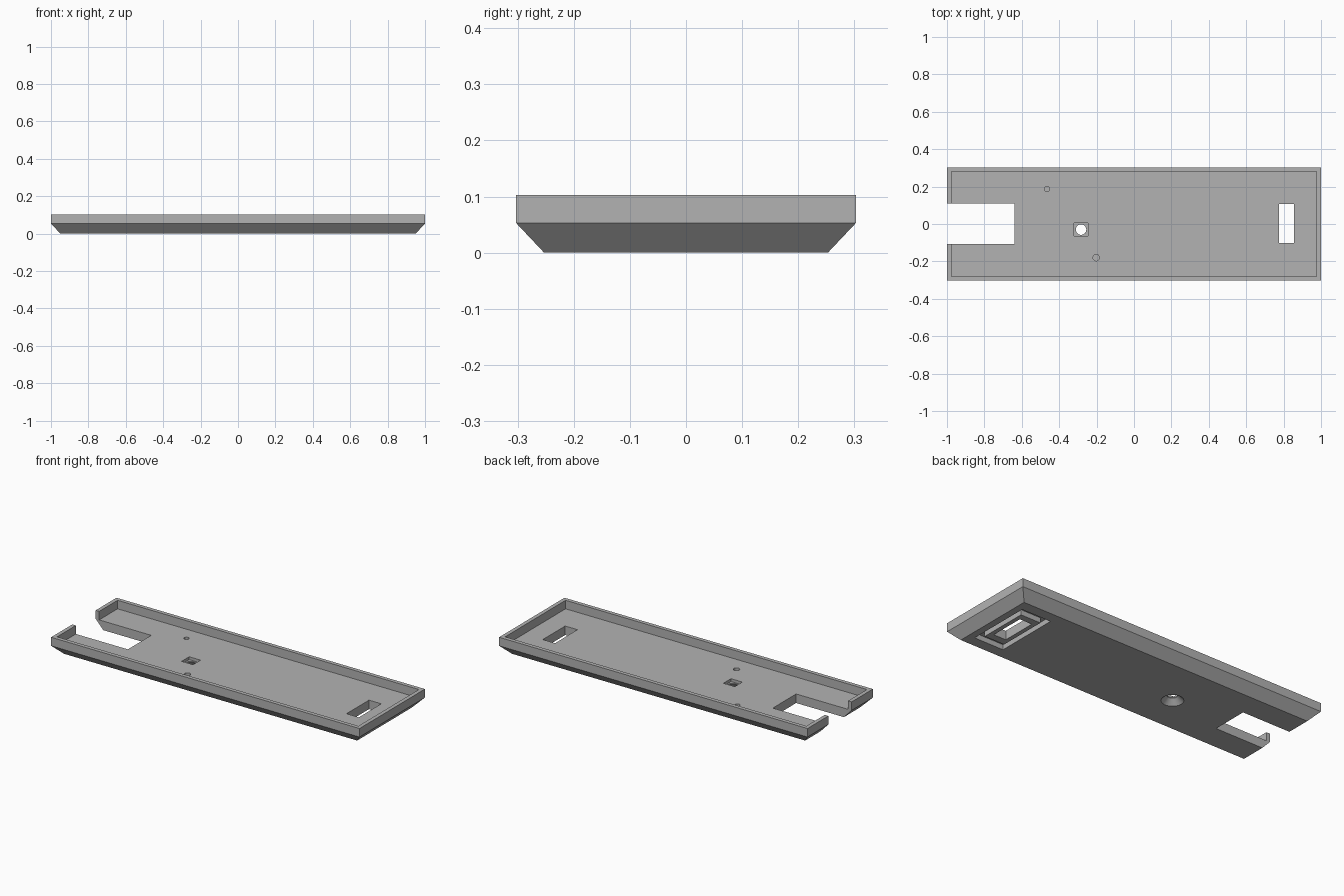
import bpy, bmesh
from mathutils import Matrix

if "Cube" in bpy.data.objects:
    bpy.data.objects.remove(bpy.data.objects["Cube"], do_unlink=True)

HX, HY, TOP, FLOOR, CHAMFER = 1.0, 0.303, 0.103, 0.053, 0.05

grey = bpy.data.materials.new("plain grey")
grey.use_nodes = True
COLOUR = (0.45, 0.45, 0.45, 1)
grey.diffuse_color = COLOUR
grey.node_tree.nodes["Principled BSDF"].inputs["Base Color"].default_value = COLOUR


def finish(name, bm):
    mesh = bpy.data.meshes.new(name)
    bmesh.ops.recalc_face_normals(bm, faces=bm.faces)
    bm.to_mesh(mesh)
    bm.free()
    mesh.materials.append(grey)
    obj = bpy.data.objects.new(name, mesh)
    bpy.context.collection.objects.link(obj)
    return obj


def box(name, x0, x1, y0, y1, z0, z1):
    bm = bmesh.new()
    bmesh.ops.create_cube(bm, size=1)
    for v in bm.verts:
        v.co.x = x1 if v.co.x > 0 else x0
        v.co.y = y1 if v.co.y > 0 else y0
        v.co.z = z1 if v.co.z > 0 else z0
    return finish(name, bm)


def cone(name, x, y, z0, z1, r0, r1):
    bm = bmesh.new()
    bmesh.ops.create_cone(bm, cap_ends=True, segments=32, radius1=r0, radius2=r1,
                          depth=z1 - z0,
                          matrix=Matrix.Translation((x, y, (z0 + z1) / 2)))
    return finish(name, bm)


def combine(target, tool, operation="DIFFERENCE"):
    mod = target.modifiers.new(tool.name, "BOOLEAN")
    mod.operation, mod.solver, mod.object = operation, "EXACT", tool
    bpy.context.view_layer.update()
    evaluated = target.evaluated_get(bpy.context.evaluated_depsgraph_get())
    mesh = bpy.data.meshes.new_from_object(evaluated)
    target.modifiers.clear()
    target.data = mesh
    bpy.data.objects.remove(tool, do_unlink=True)


# Tray body: straight upper rim over a sloping underside
bm = bmesh.new()
rings = []
for z, inset in ((0, CHAMFER), (FLOOR, 0), (TOP, 0)):
    x, y = HX - inset, HY - inset
    rings.append([bm.verts.new((sx * x, sy * y, z))
                  for sx, sy in ((-1, -1), (1, -1), (1, 1), (-1, 1))])
for low, high in zip(rings, rings[1:]):
    for i in range(4):
        j = (i + 1) % 4
        bm.faces.new((low[i], low[j], high[j], high[i]))
bm.faces.new(rings[0][::-1])
bm.faces.new(rings[-1])
tray = finish("tray", bm)

# Inner recess and the open notch at the right end
combine(tray, box("recess", -0.977, 0.977, -0.28, 0.28, FLOOR, 0.2))
combine(tray, box("notch", -1.2, -0.64, -0.106, 0.11, -0.1, 0.2))

# Slot with a moat around its collar on the underside
moat = box("moat", 0.72, 0.91, -0.19, 0.19, -0.1, 0.03)
combine(moat, box("collar", 0.75, 0.88, -0.145, 0.145, -0.2, 0.1))
combine(tray, moat)
combine(tray, box("slot", 0.775, 0.855, -0.102, 0.106, -0.1, 0.2))

# Screw hole: square nut pocket above, countersink below
SX, SY = -0.283, -0.03
combine(tray, box("nut_pocket", SX - 0.037, SX + 0.037, SY - 0.035, SY + 0.035, 0.036, 0.2))
combine(tray, cone("screw_hole", SX, SY, -0.1, 0.15, 0.028, 0.028))
combine(tray, cone("countersink", SX, SY, -0.002, 0.03, 0.061, 0.028))

# Two small blind holes in the floor
for n, (x, y, r) in enumerate(((-0.465, 0.187, 0.014), (-0.202, -0.18, 0.017))):
    combine(tray, cone(f"blind_hole_{n}", x, y, 0.03, 0.15, r, r))

# Smooth round walls, sharp edges elsewhere
bpy.ops.object.select_all(action="DESELECT")
tray.select_set(True)
bpy.context.view_layer.objects.active = tray
bpy.ops.object.shade_smooth_by_angle()
